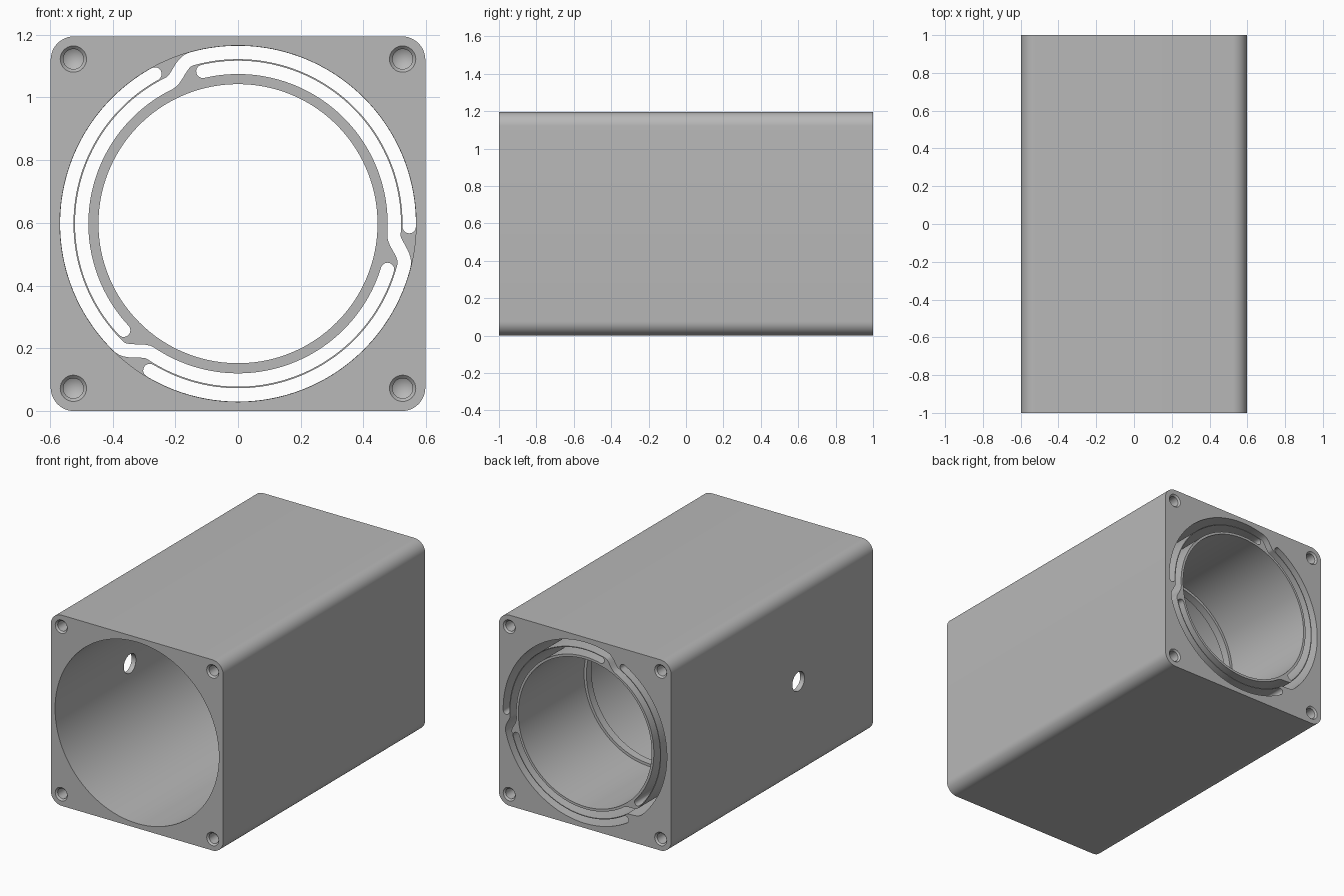
import bpy, bmesh, math
from mathutils import Matrix, Vector

if "Cube" in bpy.data.objects:
    bpy.data.objects.remove(bpy.data.objects["Cube"])

HALF = 0.5975           # half width of the square section, also the bore axis height
CORNER = 0.075
SCREW = 0.525

grey = bpy.data.materials.new("machined_grey")
grey.use_nodes = True
grey.diffuse_color = (0.48, 0.48, 0.48, 1)
grey.node_tree.nodes["Principled BSDF"].inputs["Base Color"].default_value = (0.48, 0.48, 0.48, 1)


def finish(bm, name):
    bmesh.ops.recalc_face_normals(bm, faces=bm.faces)
    mesh = bpy.data.meshes.new(name)
    bm.to_mesh(mesh)
    bm.free()
    mesh.materials.append(grey)
    obj = bpy.data.objects.new(name, mesh)
    bpy.context.collection.objects.link(obj)
    return obj


def prism(name, outline, y0, y1):
    """Extrude a closed (x, z) outline along y."""
    bm = bmesh.new()
    face = bm.faces.new([bm.verts.new((x, y0, z)) for x, z in outline])
    new = bmesh.ops.extrude_face_region(bm, geom=[face])["geom"]
    moved = [v for v in new if isinstance(v, bmesh.types.BMVert)]
    bmesh.ops.translate(bm, vec=(0, y1 - y0, 0), verts=moved)
    return finish(bm, name)


def lathe(name, profile, steps):
    """Spin an (r, y) profile, closed on the axis, around y."""
    bm = bmesh.new()
    verts = [bm.verts.new((r, y, 0)) for r, y in profile]
    edges = [bm.edges.new(pair) for pair in zip(verts, verts[1:])]
    bmesh.ops.spin(bm, geom=verts + edges, axis=(0, 1, 0), cent=(0, 0, 0),
                   angle=math.tau, steps=steps)
    bmesh.ops.remove_doubles(bm, verts=bm.verts, dist=1e-5)
    return finish(bm, name)


def cut(target, cutter):
    cutter.hide_render = True
    mod = target.modifiers.new("cut", 'BOOLEAN')
    mod.operation = 'DIFFERENCE'
    mod.solver = 'EXACT'
    mod.object = cutter
    bpy.context.view_layer.objects.active = target
    bpy.ops.object.modifier_apply(modifier=mod.name)
    bpy.data.objects.remove(cutter)


def rounded_square():
    points = []
    inset = HALF - CORNER
    for quarter in range(4):
        a0 = quarter * math.pi / 2
        cx = inset * (1 if quarter in (0, 3) else -1)
        cz = inset * (1 if quarter < 2 else -1)
        for i in range(13):
            a = a0 + i / 12 * math.pi / 2
            points.append((cx + CORNER * math.cos(a), HALF + cz + CORNER * math.sin(a)))
    return points


def slot_outline(turn):
    """Round-ended slot: inner arc, S-bend outwards, outer arc."""
    inner, outer, half = 0.4985, 0.546, 0.0213
    start, end, bend, span = 103, -121, -9, 10
    path = []
    for i in range(start - end + 1):
        deg = start - i
        t = min(1, max(0, (bend + span / 2 - deg) / span))
        r = inner + (outer - inner) * t * t * (3 - 2 * t)
        a = math.radians(deg + turn)
        path.append(Vector((r * math.cos(a), r * math.sin(a))))
    last = len(path) - 1
    dirs = [(path[min(i + 1, last)] - path[max(i - 1, 0)]).normalized() for i in range(last + 1)]
    sides = [Vector((-d.y, d.x)) * half for d in dirs]

    def cap(centre, side):
        return [centre + Matrix.Rotation(-math.pi * k / 10, 2) @ side for k in range(1, 10)]

    left = [p + s for p, s in zip(path, sides)]
    right = [p - s for p, s in zip(path, sides)][::-1]
    loop = left + cap(path[-1], sides[-1]) + right + cap(path[0], -sides[0])
    return [(p.x, p.y + HALF) for p in loop]


# Rounded square housing
housing = prism("housing", rounded_square(), -1, 1)

# Wide front bore, narrow seat and rear counterbore
bore = lathe("bore_cutter", [(0, -1.1), (0.568, -1.1), (0.568, 0.3), (0.445, 0.3),
                             (0.445, 0.35), (0.462, 0.35), (0.462, 1.1), (0, 1.1)], 192)
bore.location.z = HALF
cut(housing, bore)

# Three slots leave thin flexing arms around the rear ring
for turn in (0, 120, 240):
    cut(housing, prism("slot_cutter", slot_outline(turn), 0.28, 1.1))

# Chamfered blind screw holes in both ends
for end in (-1, 1):
    for sx in (-1, 1):
        for sz in (-1, 1):
            hole = lathe("screw_cutter", [(0, 1.02), (0.042, 1.02), (0.042, 1), (0.032, 0.99),
                                          (0.032, 0.85), (0, 0.83)], 32)
            hole.location = (sx * SCREW, 0, HALF + sz * SCREW)
            if end < 0:
                hole.rotation_euler.z = math.pi
            cut(housing, hole)

# Round port through one side wall
port = lathe("port_cutter", [(0, -0.2), (0.06, -0.2), (0.06, 0.2), (0, 0.2)], 40)
port.rotation_euler.z = math.pi / 2
port.location = (-HALF, -0.26, HALF)
cut(housing, port)

# Smooth curved walls, sharp machined edges
bpy.ops.object.select_all(action='DESELECT')
housing.select_set(True)
bpy.context.view_layer.objects.active = housing
bpy.ops.object.shade_smooth_by_angle(angle=math.radians(30))
